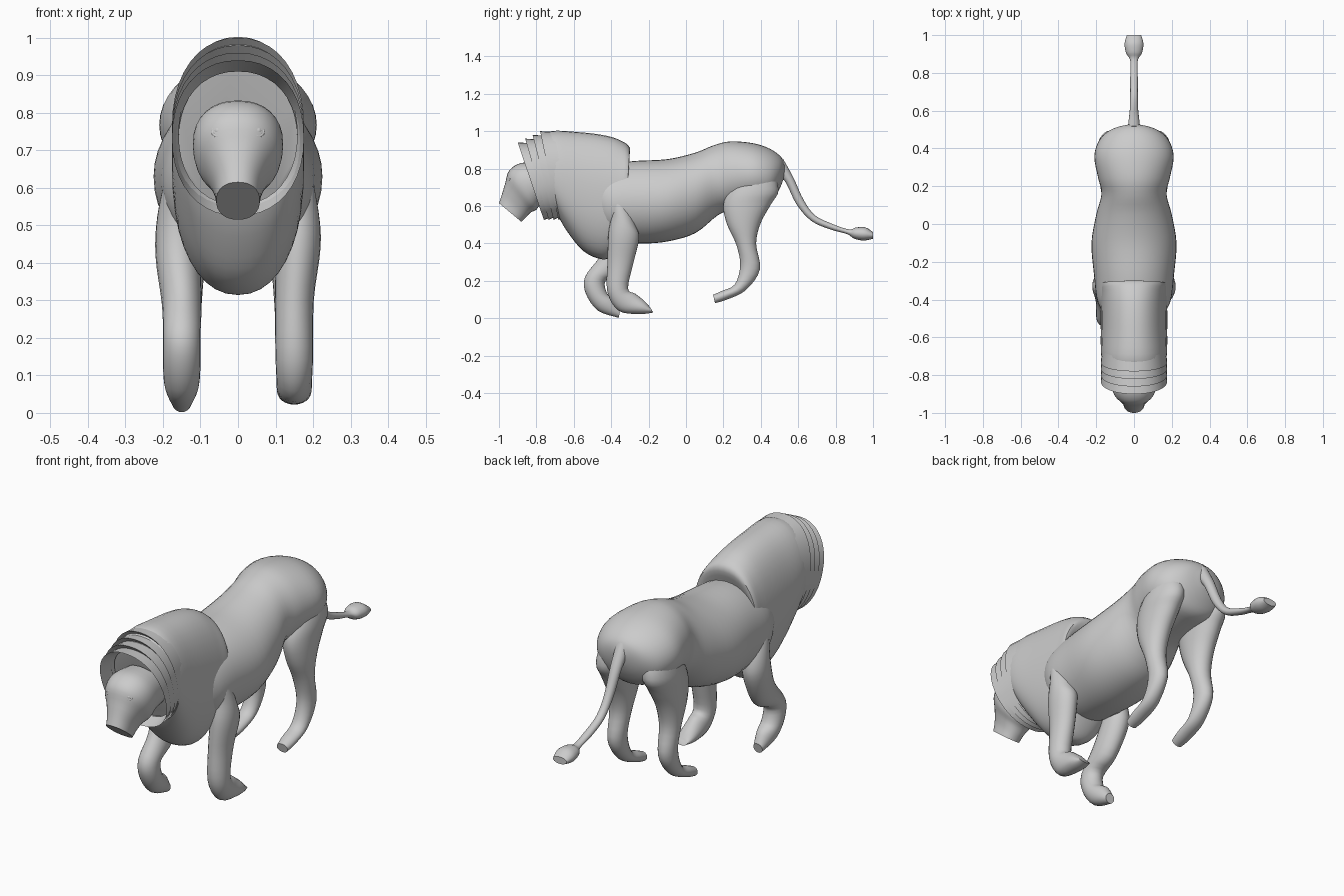
import bpy, math
from mathutils import Vector


def spline(a, b, c, d, t):
    return 0.5 * (2 * b + (c - a) * t + (2 * a - 5 * b + 4 * c - d) * t * t
                  + (3 * b - a - 3 * c + d) * t ** 3)


def loft(name, rows, sides=32, steps=4, power=1.0, caps=True, angle=40):
    """Skin elliptical sections: (y, z) of one edge, (y, z) of the other, centre x, half width."""
    rows = [Vector(r) for r in rows]
    if steps > 1:
        ext = [rows[0]] + rows + [rows[-1]]
        fine = [spline(*ext[i:i + 4], s / steps)
                for i in range(len(rows) - 1) for s in range(steps)]
        rows = fine + [rows[-1]]
    verts = []
    for y1, z1, y2, z2, x, w in rows:
        for k in range(sides):
            a = math.tau * k / sides
            c = math.copysign(abs(math.cos(a)) ** power, math.cos(a))
            s = math.copysign(abs(math.sin(a)) ** power, math.sin(a))
            verts.append((x + w * s,
                          (y1 + y2) / 2 + c * (y1 - y2) / 2,
                          (z1 + z2) / 2 + c * (z1 - z2) / 2))
    faces = []
    for i in range(len(rows) - 1):
        for k in range(sides):
            n = (k + 1) % sides
            faces.append((i * sides + k, i * sides + n,
                          (i + 1) * sides + n, (i + 1) * sides + k))
    if caps:
        faces.append(tuple(range(sides))[::-1])
        faces.append(tuple(range(len(verts) - sides, len(verts))))
    me = bpy.data.meshes.new(name)
    me.from_pydata(verts, [], faces)
    ob = bpy.data.objects.new(name, me)
    bpy.context.collection.objects.link(ob)
    bpy.context.view_layer.objects.active = ob
    ob.select_set(True)
    bpy.ops.object.mode_set(mode='EDIT')
    bpy.ops.mesh.select_all(action='SELECT')
    bpy.ops.mesh.normals_make_consistent(inside=False)
    bpy.ops.object.mode_set(mode='OBJECT')
    bpy.ops.object.shade_smooth_by_angle(angle=math.radians(angle))
    ob.select_set(False)
    return ob


# Torso, chest to rump
loft("torso", [
    (-0.55, 0.80, -0.50, 0.50, 0, 0.12), (-0.42, 0.82, -0.42, 0.42, 0, 0.19),
    (-0.28, 0.84, -0.25, 0.40, 0, 0.212), (-0.10, 0.85, -0.10, 0.41, 0, 0.225),
    (0.05, 0.885, 0.05, 0.455, 0, 0.20), (0.15, 0.925, 0.17, 0.55, 0, 0.172),
    (0.24, 0.945, 0.25, 0.58, 0, 0.19), (0.36, 0.935, 0.36, 0.60, 0, 0.21),
    (0.45, 0.905, 0.45, 0.62, 0, 0.18), (0.51, 0.86, 0.495, 0.68, 0, 0.115),
    (0.53, 0.81, 0.52, 0.74, 0, 0.03)], sides=40)

# Mane body with a blunt rim over the shoulders
loft("mane", [
    (-0.80, 0.955, -0.69, 0.56, 0, 0.165), (-0.72, 1.0, -0.64, 0.47, 0, 0.175),
    (-0.58, 0.995, -0.55, 0.36, 0, 0.176), (-0.45, 0.98, -0.45, 0.315, 0, 0.176),
    (-0.36, 0.955, -0.39, 0.34, 0, 0.175), (-0.30, 0.91, -0.33, 0.45, 0, 0.17),
    (-0.32, 0.83, -0.34, 0.50, 0, 0.14)], sides=40, power=0.92)

# Flared overlapping collars of the mane; the front one is a deep hood
for i in range(4):
    ty, tz, by, bz = -0.90 + 0.04 * i, 0.94 + 0.02 * i, -0.76 + 0.026 * i, 0.525
    depth = 0.09 if i == 0 else 0.03
    loft(f"mane_collar_{i + 1}", [
        (ty + 0.075, tz - 0.005, by + 0.06, bz + 0.03, 0, 0.168),
        (ty, tz, by, bz, 0, 0.176),
        (ty + depth, tz - 0.03, by + depth, bz + 0.03, 0, 0.158)],
        sides=40, steps=1, power=0.92, caps=False, angle=30)

# Head and muzzle with a flat nose end
loft("head", [
    (-0.78, 0.83, -0.68, 0.62, 0, 0.105), (-0.88, 0.83, -0.77, 0.61, 0, 0.12),
    (-0.945, 0.79, -0.80, 0.58, 0, 0.113), (-0.967, 0.72, -0.83, 0.565, 0, 0.085),
    (-0.985, 0.66, -0.855, 0.54, 0, 0.065), (-1.0, 0.615, -0.88, 0.515, 0, 0.058)],
    power=0.9)

# Eyes with raised lids
for side, sx in (("left", -1), ("right", 1)):
    bpy.ops.mesh.primitive_torus_add(major_radius=0.015, minor_radius=0.005,
                                     major_segments=20, minor_segments=8,
                                     location=(sx * 0.053, -0.942, 0.752),
                                     rotation=(math.radians(75), 0, sx * 0.4))
    lid = bpy.context.object
    lid.name = f"eyelid_{side}"
    bpy.ops.object.shade_smooth()
    bpy.ops.mesh.primitive_uv_sphere_add(segments=16, ring_count=8, radius=0.012,
                                         location=(sx * 0.053, -0.937, 0.752))
    bpy.context.object.name = f"eye_{side}"
    bpy.ops.object.shade_smooth()
    bpy.ops.object.select_all(action='DESELECT')

# Front legs in a walking pose
loft("front_leg_right", [
    (-0.43, 0.69, -0.31, 0.64, 0.13, 0.06), (-0.40, 0.57, -0.27, 0.50, 0.155, 0.06),
    (-0.415, 0.45, -0.25, 0.43, 0.16, 0.06), (-0.42, 0.30, -0.28, 0.30, 0.15, 0.052),
    (-0.42, 0.14, -0.31, 0.16, 0.15, 0.05), (-0.36, 0.04, -0.27, 0.13, 0.15, 0.047),
    (-0.25, 0.022, -0.22, 0.09, 0.15, 0.045), (-0.175, 0.03, -0.19, 0.055, 0.15, 0.03)],
    sides=24)
loft("front_leg_left", [
    (-0.43, 0.67, -0.30, 0.62, -0.13, 0.06), (-0.40, 0.55, -0.26, 0.50, -0.155, 0.06),
    (-0.41, 0.44, -0.26, 0.40, -0.16, 0.06), (-0.46, 0.33, -0.34, 0.25, -0.15, 0.053),
    (-0.54, 0.22, -0.43, 0.20, -0.15, 0.05), (-0.535, 0.13, -0.42, 0.13, -0.15, 0.05),
    (-0.47, 0.04, -0.38, 0.10, -0.15, 0.045), (-0.36, 0.002, -0.35, 0.05, -0.15, 0.025)],
    sides=24)

# Hind legs: thigh, hock and forward foot
for side, sx in (("left", -1), ("right", 1)):
    rows = [
        (0.32, 0.83, 0.45, 0.83, 0.10, 0.07), (0.23, 0.69, 0.495, 0.69, 0.125, 0.077),
        (0.20, 0.60, 0.455, 0.61, 0.13, 0.072), (0.22, 0.50, 0.40, 0.51, 0.135, 0.062),
        (0.27, 0.39, 0.375, 0.40, 0.138, 0.05), (0.29, 0.28, 0.395, 0.26, 0.14, 0.042),
        (0.26, 0.18, 0.32, 0.15, 0.14, 0.04), (0.19, 0.145, 0.22, 0.10, 0.14, 0.038),
        (0.145, 0.125, 0.155, 0.08, 0.14, 0.03)]
    loft(f"hind_leg_{side}", [r[:4] + (sx * r[4], r[5]) for r in rows], sides=24)

# Tail with a tuft
loft("tail", [
    (0.52, 0.85, 0.46, 0.80, 0, 0.035), (0.575, 0.75, 0.53, 0.73, 0, 0.028),
    (0.63, 0.63, 0.59, 0.61, 0, 0.022), (0.69, 0.55, 0.67, 0.52, 0, 0.02),
    (0.78, 0.505, 0.77, 0.475, 0, 0.02), (0.87, 0.475, 0.86, 0.45, 0, 0.02),
    (0.91, 0.485, 0.90, 0.425, 0, 0.042), (0.96, 0.485, 0.95, 0.415, 0, 0.05),
    (1.0, 0.46, 1.0, 0.425, 0, 0.038)], sides=20)
